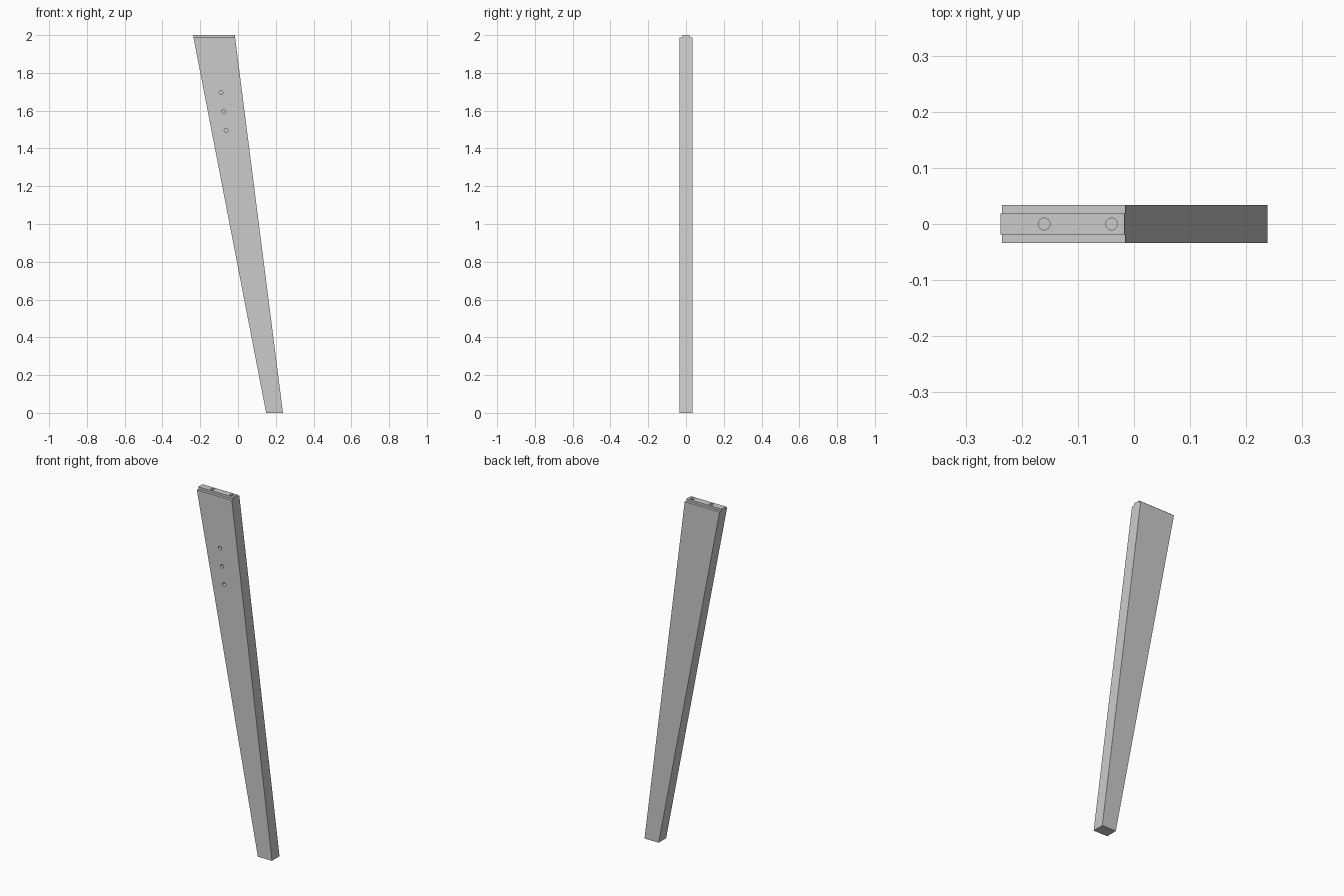
import bpy, bmesh
from math import pi

if "Cube" in bpy.data.objects:
    bpy.data.objects.remove(bpy.data.objects["Cube"])

HALF_DEPTH = 0.034     # leg half thickness
TENON_HALF = 0.019     # half thickness of the raised top strip
SHOULDER_Z = 1.988
HOLE_R = 0.0105
PROFILE = [(0.149, 0), (0.238, 0), (-0.017, 2), (-0.238, 2)]

# Tapered slanted leg: front profile extruded through the thickness
bm = bmesh.new()
face = bm.faces.new([bm.verts.new((x, -HALF_DEPTH, z)) for x, z in PROFILE])
ext = bmesh.ops.extrude_face_region(bm, geom=[face])
bmesh.ops.translate(bm, vec=(0, 2 * HALF_DEPTH, 0),
                    verts=[v for v in ext["geom"] if isinstance(v, bmesh.types.BMVert)])
bmesh.ops.recalc_face_normals(bm, faces=bm.faces)
mesh = bpy.data.meshes.new("tapered_leg")
bm.to_mesh(mesh)
bm.free()
leg = bpy.data.objects.new("tapered_leg", mesh)
bpy.context.collection.objects.link(leg)


def cut(cutter):
    """Subtract a cutter from the leg, then remove the cutter."""
    cutter.hide_render = True
    bpy.context.view_layer.objects.active = leg
    mod = leg.modifiers.new("cut", "BOOLEAN")
    mod.operation, mod.solver, mod.object = "DIFFERENCE", "EXACT", cutter
    bpy.ops.object.modifier_apply(modifier=mod.name)
    bpy.data.objects.remove(cutter)


def drill(location, depth, rotation=(0, 0, 0)):
    """Blind dowel hole whose mouth is centred on location's surface."""
    bpy.ops.mesh.primitive_cylinder_add(vertices=32, radius=HOLE_R, depth=2 * depth,
                                        location=location, rotation=rotation)
    cut(bpy.context.object)


# Shoulders on both sides of the top tenon strip
for side in (-1, 1):
    bpy.ops.mesh.primitive_cube_add(size=1, location=(-0.1, side * (TENON_HALF + 0.05), SHOULDER_Z + 0.05))
    bpy.context.object.scale = (0.6, 0.1, 0.1)
    cut(bpy.context.object)

# Two dowel holes in the top end
for x in (-0.16, -0.04):
    drill((x, 0, 2), 0.06)

# Three screw holes in the front face, following the slant
for i in range(3):
    drill((-0.09 + 0.0135 * i, -HALF_DEPTH, 1.695 - 0.1 * i), 0.035, (pi / 2, 0, 0))

# Smooth hole walls, crisp edges elsewhere
bpy.ops.object.select_all(action="DESELECT")
leg.select_set(True)
bpy.context.view_layer.objects.active = leg
bpy.ops.object.shade_smooth_by_angle()
